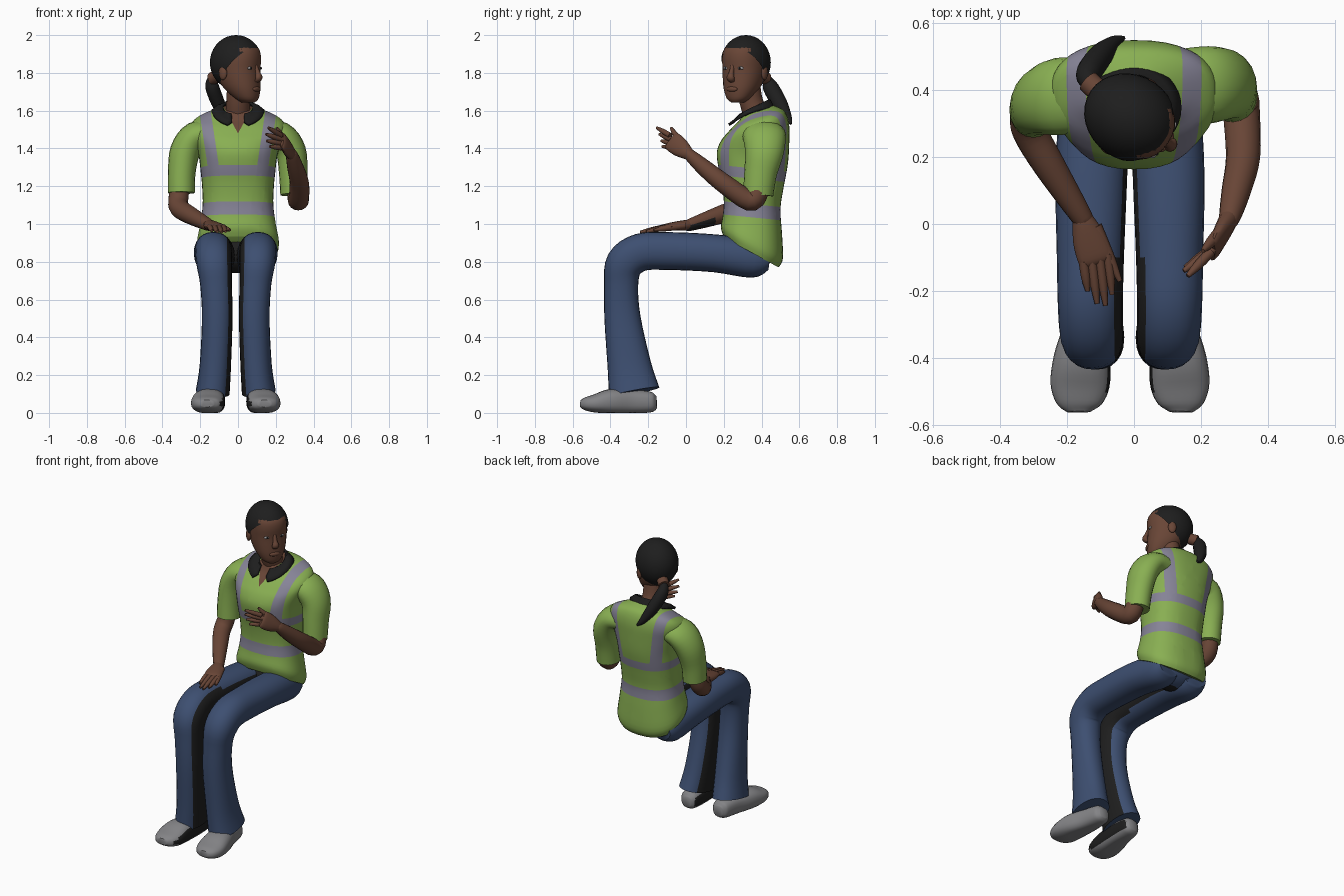
import bpy, bmesh, math
from mathutils import Vector, Matrix

if "Cube" in bpy.data.objects:
    bpy.data.objects.remove(bpy.data.objects["Cube"])

def material(name, rgb):
    m = bpy.data.materials.new(name)
    m.diffuse_color = (*rgb, 1)
    m.use_nodes = True
    m.node_tree.nodes["Principled BSDF"].inputs["Base Color"].default_value = m.diffuse_color
    return m

GREEN = material("vest_green", (.25, .43, .085))
GREY = material("reflective_grey", (.24, .23, .31))
BLACK = material("black", (.013, .013, .013))
SKIN = material("skin_brown", (.14, .06, .037))
BLUE = material("denim_blue", (.047, .078, .165))
SHOE = material("shoe_grey", (.23, .23, .24))
EYE = material("eye_white", (.33, .31, .31))

def finish(name, bm, mats, rule=None, xf=None):
    """Turn a bmesh into an object; rule(centre, normal) picks the colour slot."""
    if xf:
        bm.transform(xf)
    bmesh.ops.recalc_face_normals(bm, faces=bm.faces)
    for f in bm.faces:
        f.smooth = True
        if rule:
            f.normal_update()
            f.material_index = rule(f.calc_center_median(), f.normal)
    me = bpy.data.meshes.new(name)
    bm.to_mesh(me)
    bm.free()
    ob = bpy.data.objects.new(name, me)
    bpy.context.collection.objects.link(ob)
    for m in mats:
        me.materials.append(m)
    return ob

def spline(st, k):
    """Smoothly interpolate rows of numbers (Catmull-Rom)."""
    out, n = [], len(st)
    for i in range(n - 1):
        a, b, c, d = st[max(i - 1, 0)], st[i], st[i + 1], st[min(i + 2, n - 1)]
        for j in range(k):
            t = j / k
            out.append([.5 * (2*q + (r - p)*t + (2*p - 5*q + 4*r - s)*t*t + (3*q - p - 3*r + s)*t**3)
                        for p, q, r, s in zip(a, b, c, d)])
    return out + [list(st[-1])]

def ring(c, u, v, n, e=2):
    pts = []
    for i in range(n):
        a = 2 * math.pi * i / n
        ca, sa = math.cos(a), math.sin(a)
        pts.append(c + u * math.copysign(abs(ca) ** (2 / e), ca) + v * math.copysign(abs(sa) ** (2 / e), sa))
    return pts

def skin_rings(rings, caps=True, closed=True):
    bm = bmesh.new()
    vs = [[bm.verts.new(p) for p in r] for r in rings]
    n = len(vs[0])
    for a, b in zip(vs, vs[1:]):
        for i in range(n if closed else n - 1):
            bm.faces.new((a[i], a[(i + 1) % n], b[(i + 1) % n], b[i]))
    if caps:
        bm.faces.new(vs[0])
        bm.faces.new(vs[-1])
    return bm

def tube(st, ref=(1, 0, 0), n=16, k=4, e=2):
    """Loft along (x, y, z, r) or (x, y, z, r_along_ref, r_across) stations."""
    st = spline([s if len(s) == 5 else (*s, s[3]) for s in st], k)
    P = [Vector(s[:3]) for s in st]
    rings = []
    for i, s in enumerate(st):
        t = (P[min(i + 1, len(P) - 1)] - P[max(i - 1, 0)]).normalized()
        u = Vector(ref)
        u = (u - t * u.dot(t)).normalized()
        rings.append(ring(P[i], u * s[3], t.cross(u) * s[4], n, e))
    return skin_rings(rings)

def ellipsoid(c, r, seg=20):
    bm = bmesh.new()
    bmesh.ops.create_uvsphere(bm, u_segments=seg, v_segments=seg // 2 + 2, radius=1,
                              matrix=Matrix.Translation(c) @ Matrix.Diagonal((*r, 1)))
    return bm

def cut(bm, co, no, clear=False):
    bmesh.ops.bisect_plane(bm, geom=bm.verts[:] + bm.edges[:] + bm.faces[:], plane_co=co,
                           plane_no=no, clear_inner=clear)

def profile(rows, n, k, e):
    """Upright body from rows of (z, front y, back y, half width, tilt)."""
    return skin_rings([ring(Vector((0, (f + b) / 2, z)), Vector((h, 0, 0)),
                            Vector((0, 1, t)) * ((b - f) / 2), n, e)
                       for z, f, b, h, t in spline(rows, k)])

# Shirt body with reflective bands, shoulder straps and open neck
bm = profile([(.85, .2, .49, .205, -.55), (.9, .185, .513, .217, -.5), (1.0, .195, .508, .2, -.3),
              (1.1, .2, .5, .187, -.15), (1.2, .19, .515, .19, -.1), (1.28, .172, .53, .198, -.1),
              (1.36, .163, .542, .208, -.1), (1.44, .185, .547, .232, 0), (1.5, .22, .547, .25, .1),
              (1.545, .25, .535, .235, .2), (1.58, .285, .51, .175, .25), (1.612, .305, .455, .085, .25)], 40, 4, 2.4)
BANDS = ((1.05, 1.12), (1.255, 1.31))
for z in BANDS[0] + BANDS[1]:
    cut(bm, (0, .2, z), (0, .1, 1))
for s in (-1, 1):
    for x in (.1, .16):
        cut(bm, (s * x, 0, 1.3), (s, 0, -.15))
    cut(bm, (0, 0, 1.48), (s, 0, -.55))

def shirt_rule(c, n):
    q = c.z + .1 * (c.y - .2)
    strap = abs(c.x) - .15 * (c.z - 1.3)
    if n.y < 0 and abs(c.x) < .55 * (c.z - 1.48):
        return 2
    return int(any(a < q < b for a, b in BANDS) or (q > 1.3 and .1 < strap < .16))
finish("shirt", bm, [GREEN, GREY, SKIN], shirt_rule)

# Collar: open band folded outward round the neck, with two points in front
rows = []
for z0, dz, r, gap, cy in ((1.6, .04, .08, 150, .365), (1.605, .04, .088, 157, .362),
                           (1.582, .045, .112, 164, .352), (1.562, .045, .138, 157, .345)):
    row = []
    for i in range(33):
        a = math.radians(gap) * (i / 16 - 1)
        side = .03 * math.sin(a) ** 2 if r > .1 else .01
        row.append(Vector((r * math.sin(a), cy + r * .93 * math.cos(a), z0 + dz * math.cos(a) + side)))
    rows.append(row)
collar = finish("collar", skin_rings(rows, False, False), [BLACK])
sol = collar.modifiers.new("thickness", "SOLIDIFY")
sol.thickness, sol.offset = .014, 0

# Neck
finish("neck", tube([(0, .385, 1.52, .07), (0, .37, 1.58, .066), (0, .345, 1.65, .062), (.005, .33, 1.74, .062)]), [SKIN])

# Head, turned to the figure's left
H = Matrix.Translation((0, .31, 0)) @ Matrix.Rotation(math.radians(56), 4, "Z")
finish("head", profile([(1.643, -.1, -.03, .03, 0), (1.663, -.116, .0, .06, 0), (1.71, -.123, .06, .088, 0),
                        (1.76, -.122, .1, .103, 0), (1.82, -.119, .122, .111, 0), (1.88, -.123, .13, .112, 0),
                        (1.93, -.11, .12, .102, 0), (1.97, -.06, .08, .06, 0)], 28, 3, 2.2), [SKIN], xf=H)
finish("nose", tube([(0, -.112, 1.84, .01), (0, -.125, 1.8, .014), (0, -.133, 1.774, .022, .018),
                     (0, -.12, 1.755, .016, .008)], n=12), [SKIN], xf=H)
finish("lips", ellipsoid((0, -.119, 1.714), (.034, .012, .014)), [SKIN], xf=H)
for s in (-1, 1):
    finish("eye", ellipsoid((s * .045, -.106, 1.825), (.02, .01, .009), 12), [EYE], xf=H)
    finish("pupil", ellipsoid((s * .045, -.114, 1.825), (.006, .004, .007), 10), [BLACK], xf=H)
    finish("ear", ellipsoid((s * .116, .018, 1.8), (.014, .025, .038), 14), [SKIN], xf=H)

# Hair cap cut along a slanted hairline, hair band and ponytail
bm = ellipsoid((0, .012, 1.855), (.127, .144, .145), 32)
cut(bm, (0, -.12, 1.945), (0, 1.1, 1), True)
finish("hair", bm, [BLACK], xf=H)
finish("hair_band", tube([(-.105, .395, 1.785, .034), (-.137, .425, 1.77, .034)], n=14), [SKIN])
finish("ponytail", tube([(-.09, .38, 1.79, .03), (-.135, .425, 1.765, .027), (-.135, .45, 1.72, .037, .042),
                         (-.10, .5, 1.63, .035, .04), (-.06, .54, 1.56, .02, .022), (-.03, .555, 1.53, .006)]), [BLACK])

# Sleeves and arms
finish("right_sleeve", tube([(-.13, .385, 1.475, .11, .07), (-.225, .38, 1.465, .115, .077), (-.28, .365, 1.385, .1, .08),
                             (-.298, .345, 1.27, .083, .073), (-.3, .335, 1.165, .078, .071)], (0, 1, 0), 20), [GREEN])
finish("left_sleeve", tube([(.13, .41, 1.475, .11, .07), (.225, .415, 1.465, .115, .077), (.28, .415, 1.385, .103, .08),
                            (.292, .395, 1.27, .087, .075), (.296, .382, 1.155, .08, .072)], (0, 1, 0), 20), [GREEN])
finish("right_arm", tube([(-.3, .345, 1.24, .05), (-.315, .325, 1.14, .053), (-.31, .275, 1.085, .052),
                          (-.25, .17, 1.045, .047), (-.155, .02, .995, .032), (-.145, .0, .99, .022)], (1, .3, 0)),
       [SKIN, BLACK], lambda c, n: int(c.y < .17 and n.x > .2 and n.z < .1))
finish("left_arm", tube([(.3, .385, 1.24, .05), (.315, .38, 1.165, .055), (.32, .335, 1.125, .055),
                         (.325, .2, 1.215, .051), (.305, .1, 1.295, .044), (.285, .02, 1.365, .032),
                         (.277, .0, 1.38, .022)]), [SKIN])

def hand(side, wrist, knuckle, spread, tips, thumb):
    w, k, s = Vector(wrist), Vector(knuckle), Vector(spread)
    mid = w.lerp(k, .55)
    finish(side + "_palm", tube([(*w.lerp(k, -.15), .024, .022), (*w.lerp(k, .1), .034, .028), (*mid, .05, .025),
                                 (*k, .053, .018), (*w.lerp(k, 1.15), .042, .009)], s), [SKIN])
    for i, tip in enumerate(tips):
        a = k + s * (.038 - .025 * i)
        m = a.lerp(Vector(tip), .55)
        finish(side + "_finger", tube([(*a, .015), (*m, .014), (*tip, .007)], s, 8, 3), [SKIN])
    a, b = w.lerp(k, .3) + s * .03, Vector(thumb)
    finish(side + "_thumb", tube([(*a, .02), (*a.lerp(b, .6), .016), (*b, .007)], s, 8, 3), [SKIN])

# Right hand rests on the thigh, left hand is raised
hand("right", (-.155, .02, .995), (-.115, -.1, .985), (.95, .3, 0),
     [(-.065, -.21, .96), (-.085, -.243, .957), (-.11, -.237, .959), (-.138, -.2, .964)], (-.042, -.17, .968))
hand("left", (.285, .02, 1.365), (.24, -.07, 1.435), (-.3, -.35, .88),
     [(.16, -.155, 1.51), (.148, -.14, 1.475), (.152, -.13, 1.44), (.168, -.125, 1.41)], (.205, -.08, 1.51))

# Hips, legs and shoes, mirrored; the inner sides are dark
CX = -.012
finish("hips", ellipsoid((-.005, .34, .845), (.19, .12, .105), 24), [BLUE, BLACK],
       lambda c, n: int(abs(c.x + .005) < .05 and n.y < .2))
for s, side in ((-1, "right"), (1, "left")):
    place = lambda rows: [(CX + s * r[0], *r[1:]) for r in rows]
    inner = lambda c, n: int(n.x * s < -.8)
    finish(side + "_leg", tube(place([
        (.10, .435, .81, .08, .055), (.105, .36, .815, .103, .1), (.115, .15, .845, .107, .1),
        (.118, -.1, .857, .1, .1), (.118, -.24, .85, .097, .1), (.114, -.325, .79, .094, .1),
        (.104, -.343, .68, .084, .09), (.098, -.336, .5, .081, .096), (.108, -.3, .25, .083, .116),
        (.122, -.275, .11, .09, .136)]), n=24, e=2.2), [BLUE, BLACK], inner)
    bm = tube(place([(.115, -.155, .055, .03, .032), (.115, -.175, .055, .052, .05), (.117, -.21, .058, .06, .058),
                     (.125, -.3, .06, .07, .065), (.142, -.4, .06, .085, .066), (.149, -.48, .05, .088, .049),
                     (.152, -.535, .048, .068, .034), (.152, -.56, .05, .035, .018)]), n=24, e=2.5)
    for v in bm.verts:
        v.co.z = max(v.co.z, 0)
    finish(side + "_shoe", bm, [SHOE, BLACK], inner)

# Smooth shading with sharp hems and cuffs
for ob in bpy.context.collection.objects:
    ob.select_set(True)
    bpy.context.view_layer.objects.active = ob
bpy.ops.object.shade_smooth_by_angle(angle=math.radians(50))
